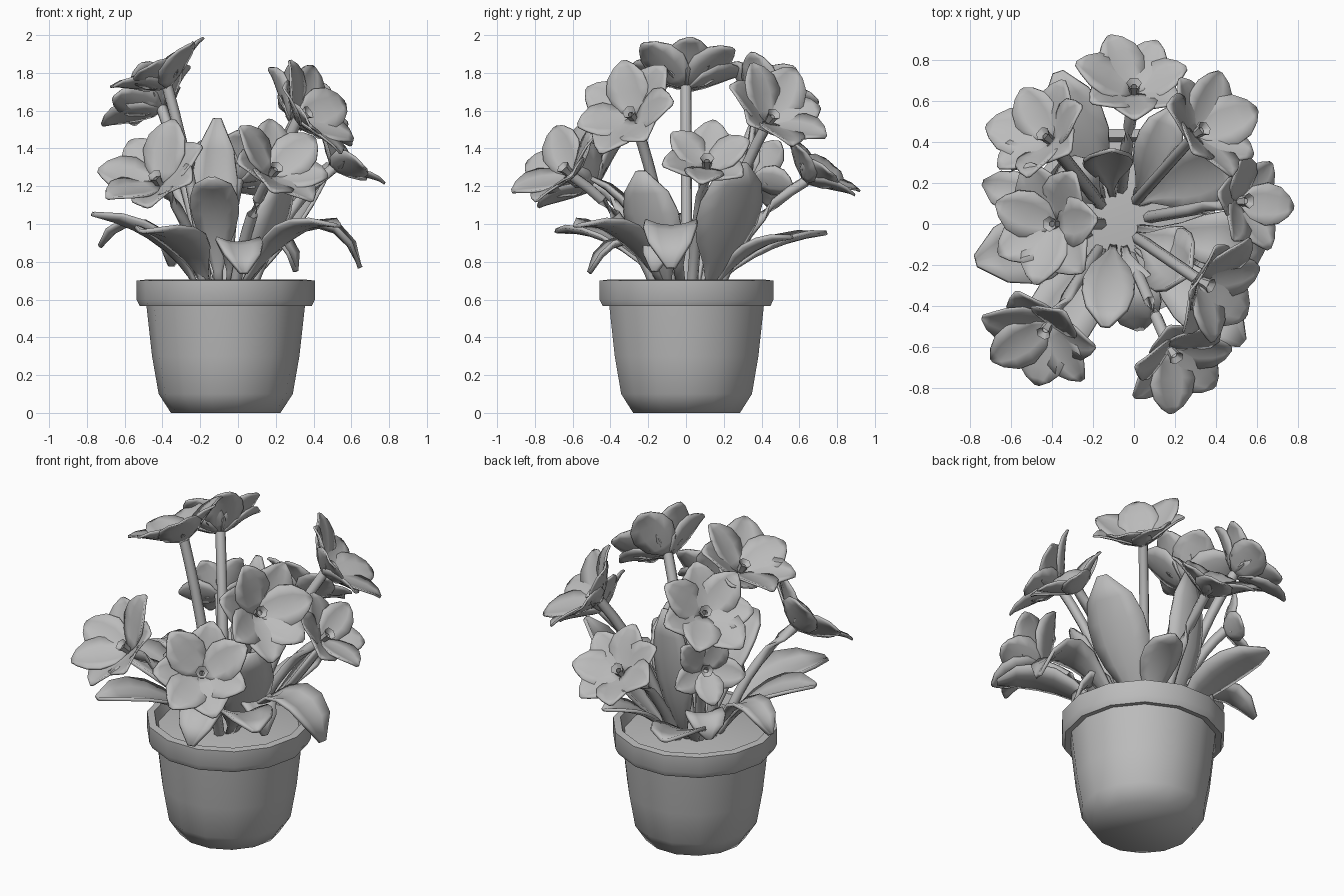
import bpy, bmesh, math, random
from mathutils import Vector

random.seed(4)
if "Cube" in bpy.data.objects:
    bpy.data.objects.remove(bpy.data.objects["Cube"])

clay = bpy.data.materials.new("plain grey")
clay.use_nodes = True
GREY = (0.5, 0.5, 0.5, 1)
clay.diffuse_color = GREY
clay.node_tree.nodes["Principled BSDF"].inputs["Base Color"].default_value = GREY


def finish(bm, name, angle=50, thickness=0):
    """Turn a bmesh into a smooth shaded object, optionally thickened."""
    bmesh.ops.recalc_face_normals(bm, faces=bm.faces)
    mesh = bpy.data.meshes.new(name)
    bm.to_mesh(mesh)
    bm.free()
    mesh.materials.append(clay)
    obj = bpy.data.objects.new(name, mesh)
    bpy.context.collection.objects.link(obj)
    if thickness:
        mod = obj.modifiers.new("thickness", 'SOLIDIFY')
        mod.thickness = thickness
        mod.offset = 0
    bpy.ops.object.select_all(action='DESELECT')
    obj.select_set(True)
    bpy.context.view_layer.objects.active = obj
    bpy.ops.object.shade_smooth_by_angle(angle=math.radians(angle))


def bridge(bm, rows, closed=False):
    """Skin neighbouring rows of points with quads."""
    grid = [[bm.verts.new(p) for p in row] for row in rows]
    for a, b in zip(grid, grid[1:]):
        n = len(a)
        for i in range(n if closed else n - 1):
            j = (i + 1) % n
            bm.faces.new((a[i], a[j], b[j], b[i]))
    return grid


def curve_point(a, b, c, t):
    return a * (1 - t) ** 2 + b * 2 * t * (1 - t) + c * t ** 2


def ring(center, u, v, radius, sides):
    return [center + (u * math.cos(math.tau * i / sides) + v * math.sin(math.tau * i / sides)) * radius
            for i in range(sides)]


def lathe(name, profile, center, sides=14):
    bm = bmesh.new()
    grid = bridge(bm, [ring(center + Vector((0, 0, z)), Vector((1, 0, 0)), Vector((0, 1, 0)), r, sides)
                       for r, z in profile], True)
    bm.faces.new(grid[0])
    bm.faces.new(grid[-1])
    finish(bm, name, 65)


# Pot: tapered body, overhanging rim and soil
CENTER = Vector((-0.065, 0.003, 0.0))
lathe("pot", [(0.29, 0), (0.355, 0.1), (0.39, 0.3), (0.42, 0.57), (0.455, 0.565),
              (0.472, 0.6), (0.472, 0.7), (0.43, 0.705), (0.4, 0.62)], CENTER)
lathe("soil", [(0.41, 0.58), (0.41, 0.64), (0.2, 0.67)], CENTER)


def stem(base, tip, name, radius=0.03):
    bm = bmesh.new()
    mid = base.lerp(tip, 0.35) + Vector((0, 0, 0.22))
    rows = []
    for k in range(8):
        t = k / 7
        d = (mid - base).lerp(tip - mid, t).normalized()
        u = d.orthogonal().normalized()
        rows.append(ring(curve_point(base, mid, tip, t), u, d.cross(u), radius, 6))
    bridge(bm, rows, True)
    finish(bm, name, 80)


# Petal outline: distance along, half width, lift
PETAL = [(0.0, 0.03, 0.0), (0.2, 0.32, 0.1), (0.45, 0.42, 0.25),
         (0.68, 0.36, 0.38), (0.87, 0.2, 0.47), (1.0, 0.04, 0.5)]


def flower(center, normal, radius, petals, name):
    n = Vector(normal).normalized()
    c = Vector(center)
    u = n.cross(Vector((0, 0, 1))).normalized()
    v = n.cross(u)
    bm = bmesh.new()
    spin = random.uniform(0, 1)
    for k in range(petals):
        a = spin + math.tau * k / petals
        out = u * math.cos(a) + v * math.sin(a)
        side = n.cross(out)
        size = radius * random.uniform(0.96, 1.1)
        lift = random.uniform(0.85, 1.15)
        rows = []
        for r, w, h in PETAL:
            rows.append([c + out * size * r + side * size * w * s
                         + n * size * (h * lift + 0.2 * s * s * w + 0.02 * (k % 2))
                         for s in (-1, -0.5, 0, 0.5, 1)])
        bridge(bm, rows)
    finish(bm, name + "_petals", 60, 0.012)
    # small open cup in the middle
    bm = bmesh.new()
    bridge(bm, [ring(c + n * h, u, v, r, 6)
                for r, h in ((0.02, 0), (0.028, 0.06), (0.038, 0.085), (0.015, 0.06))], True)
    finish(bm, name + "_cup", 50)
    root = CENTER + Vector((c.x * 0.25, c.y * 0.25, 0.63))
    stem(root, c + n * 0.01, name + "_stem")


# Each flower: where the stem meets it, facing, radius, petal count
FLOWERS = {
    "back": ((0.0, 0.63, 1.22), (0, 0.65, 0.75), 0.27, 7),
    "front_left": ((0.17, -0.6, 1.25), (0.4, -0.58, 0.58), 0.27, 7),
    "left_high": ((0.31, -0.27, 1.55), (0.72, -0.35, 0.47), 0.28, 7),
    "top": ((-0.37, 0, 1.72), (-0.48, 0, 0.87), 0.29, 7),
    "left": ((0.5, 0.11, 1.29), (0.7, 0.03, 0.68), 0.24, 6),
    "back_left": ((0.29, 0.43, 1.53), (0.6, 0.4, 0.6), 0.28, 7),
    "back_right": ((-0.4, 0.4, 1.61), (-0.52, 0.45, 0.68), 0.28, 7),
    "back_right_low": ((-0.37, 0.35, 1.25), (-0.65, 0.6, 0.3), 0.21, 5),
    "front_right": ((-0.41, -0.48, 1.2), (-0.35, -0.6, 0.65), 0.29, 7),
}
for key, spec in FLOWERS.items():
    flower(*spec, key + "_flower")

# Leaf half width along its length
LEAF = [0.14, 0.18, 0.45, 0.8, 1.0, 1.0, 0.8, 0.16]


def leaf(name, base, mid, tip, width):
    a, b, c = (Vector(p) for p in (base, mid, tip))
    flat = Vector((c.x - a.x, c.y - a.y, 0)).normalized()
    side = Vector((-flat.y, flat.x, 0))
    bm = bmesh.new()
    rows = []
    for k, w in enumerate(LEAF):
        t = k / (len(LEAF) - 1)
        p = curve_point(a, b, c, t)
        up = (b - a).lerp(c - b, t).normalized().cross(side)
        if up.dot(Vector((0, 0, 1)) - flat * 0.5) < 0:
            up = -up
        rows.append([p + side * s * w * width / 2 + up * 0.12 * width * w * s * s
                     for s in (-1, -0.5, 0, 0.5, 1)])
    bridge(bm, rows)
    finish(bm, name + "_leaf", 60, 0.02)


# Each leaf: root, bend point, tip, width
leaf("front_upright", (-0.1, -0.1, 0.63), (-0.12, -0.22, 1.08), (-0.14, -0.5, 1.24), 0.25)
leaf("front_left_upright", (0.0, -0.08, 0.63), (0.2, -0.18, 0.85), (0.27, -0.24, 1.28), 0.33)
leaf("back_left_upright", (0.0, 0.1, 0.63), (0.28, 0.22, 0.9), (0.49, 0.3, 1.32), 0.35)
leaf("back_upright", (-0.1, 0.12, 0.63), (-0.15, 0.36, 0.95), (-0.11, 0.36, 1.56), 0.24)
leaf("left_drooping", (0.0, -0.02, 0.63), (0.44, -0.1, 1.26), (0.65, -0.08, 0.77), 0.28)
leaf("left_curled", (0.0, -0.05, 0.63), (0.2, -0.09, 1.12), (0.31, -0.17, 0.75), 0.2)
leaf("front_left_low", (0.0, -0.1, 0.63), (0.25, -0.3, 1.05), (0.53, -0.58, 0.99), 0.28)
leaf("front_right_low", (-0.15, -0.1, 0.63), (-0.26, -0.3, 0.97), (-0.5, -0.68, 0.96), 0.33)
leaf("front_curled", (-0.05, -0.1, 0.63), (0.0, -0.3, 1.1), (0.03, -0.51, 0.74), 0.24)
leaf("right_low", (-0.2, -0.03, 0.63), (-0.35, -0.08, 0.95), (-0.77, -0.18, 1.05), 0.34)
leaf("back_right_low", (-0.15, 0.1, 0.63), (-0.24, 0.35, 0.9), (-0.37, 0.74, 0.95), 0.29)
leaf("right_drooping", (-0.2, 0.05, 0.63), (-0.5, 0.12, 1.2), (-0.73, 0.2, 0.88), 0.2)
leaf("back_right_curled", (-0.14, 0.08, 0.63), (-0.26, 0.2, 1.05), (-0.36, 0.28, 0.78), 0.22)
leaf("back_low", (0.0, 0.12, 0.63), (0.1, 0.3, 0.9), (0.18, 0.56, 0.93), 0.22)
